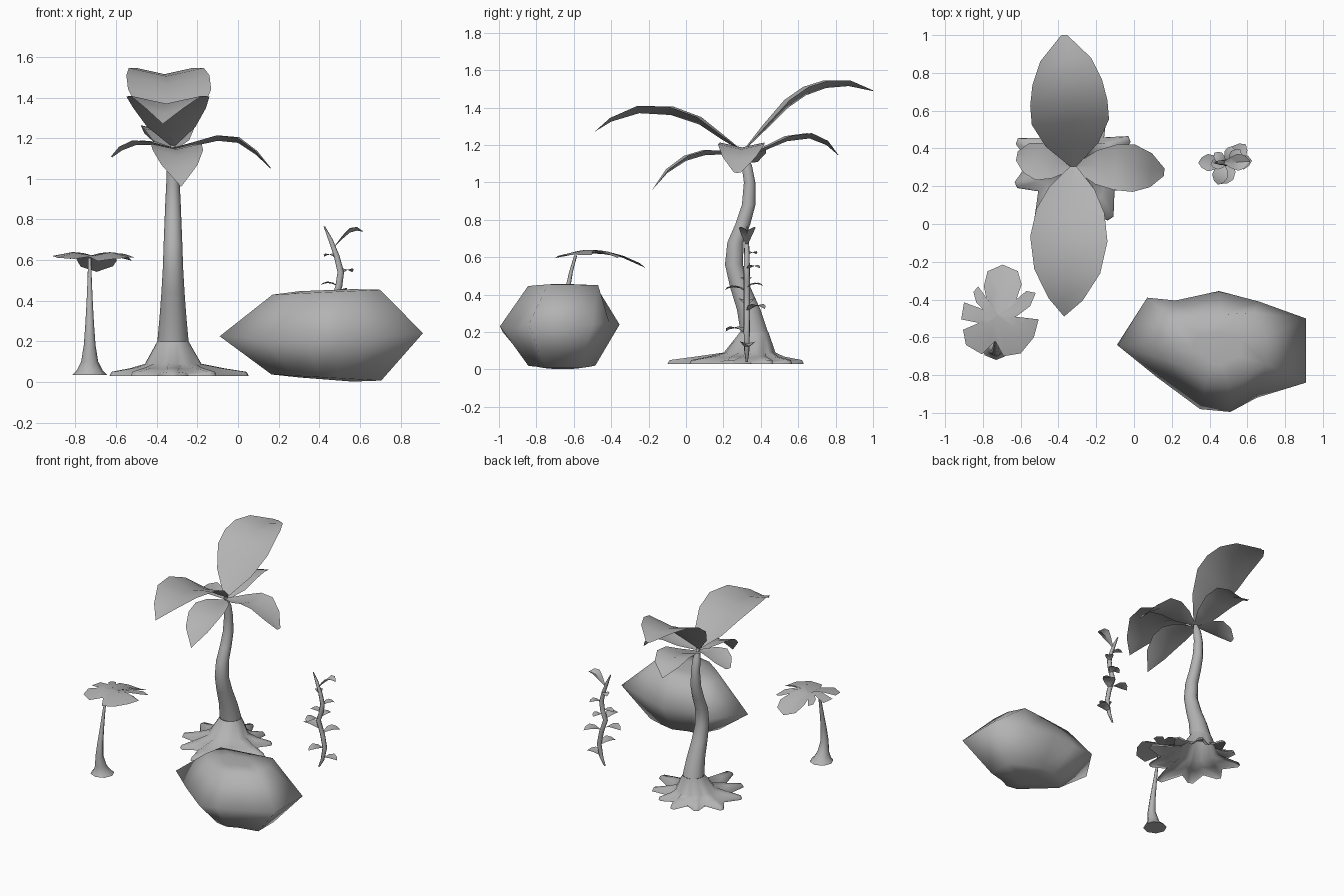
import bpy, bmesh, math
from mathutils import Vector

cube = bpy.data.objects.get("Cube")
if cube:
    bpy.data.objects.remove(cube, do_unlink=True)

grey = bpy.data.materials.new("plain grey")
grey.use_nodes = True
GREY = (0.45, 0.45, 0.45, 1)
grey.diffuse_color = GREY
grey.node_tree.nodes["Principled BSDF"].inputs["Base Color"].default_value = GREY


def finish(name, bm, angle=40):
    bmesh.ops.remove_doubles(bm, verts=bm.verts, dist=0.0005)
    bmesh.ops.recalc_face_normals(bm, faces=bm.faces)
    mesh = bpy.data.meshes.new(name)
    bm.to_mesh(mesh)
    bm.free()
    ob = bpy.data.objects.new(name, mesh)
    bpy.context.collection.objects.link(ob)
    mesh.materials.append(grey)
    bpy.ops.object.select_all(action='DESELECT')
    ob.select_set(True)
    bpy.context.view_layer.objects.active = ob
    bpy.ops.object.shade_smooth_by_angle(angle=math.radians(angle))


def loft(name, rings, bottom=True, top=True, angle=40):
    """Skin a stack of closed rings with equal point counts."""
    bm = bmesh.new()
    vs = [[bm.verts.new(p) for p in ring] for ring in rings]
    n = len(vs[0])
    for a, b in zip(vs, vs[1:]):
        for i in range(n):
            j = (i + 1) % n
            bm.faces.new((a[i], a[j], b[j], b[i]))
    if bottom:
        bm.faces.new(vs[0][::-1])
    if top:
        bm.faces.new(vs[-1])
    finish(name, bm, angle)


def circle(x, y, z, r, n):
    return [(x + r * math.cos(math.tau * i / n), y + r * math.sin(math.tau * i / n), z)
            for i in range(n)]


def tube(name, stations, n=8, bottom=True):
    loft(name, [circle(*s, n) for s in stations], bottom, angle=60)


def leaf(name, path, widths, fold=0.22):
    """Folded blade: a midrib with raised edges, closed at the tip."""
    path = [Vector(p) for p in path]
    d = path[-1] - path[0]
    side = Vector((-d.y, d.x, 0)).normalized()
    bm = bmesh.new()
    rows = []
    for p, w in zip(path, widths):
        lift = Vector((0, 0, fold * w))
        rows.append([bm.verts.new(q) for q in (p + side * w + lift, p, p - side * w + lift)])
    for a, b in zip(rows, rows[1:]):
        for i in range(2):
            bm.faces.new((a[i], a[i + 1], b[i + 1], b[i]))
    bmesh.ops.dissolve_degenerate(bm, dist=0.0005, edges=bm.edges)
    finish(name, bm)


def y_leaf(name, x0, x1, profile, widths):
    n = len(profile) - 1
    leaf(name, [(x0 + (x1 - x0) * i / n, y, z) for i, (y, z) in enumerate(profile)], widths)


# Palm roots: webbed star that rises into the trunk
CX, CY = -0.32, 0.33
ROOTS = [(-14, .38), (22, .32), (55, .28), (90, .30), (125, .28),
         (160, .32), (202, .33), (238, .36), (270, .43), (303, .36)]


def root_ring(tip, valley, z_tip, z_valley, shift=0.0, spread=4):
    ring = []
    for k, (a, r) in enumerate(ROOTS):
        nxt, r2 = ROOTS[(k + 1) % len(ROOTS)]
        nxt += 360 if nxt < a else 0
        for ang, rad, z in ((a - spread, tip(r), z_tip), (a + spread, tip(r), z_tip),
                            ((a + nxt) / 2, valley(min(r, r2)), z_valley)):
            t = math.radians(ang)
            ring.append((CX + rad * math.cos(t), CY + shift + rad * math.sin(t), z))
    return ring


loft("palm_roots", [
    root_ring(lambda r: r, lambda r: r * .74, .03, .03, 0, 3),
    root_ring(lambda r: r * .97, lambda r: r * .72, .05, .042, 0, 3),
    root_ring(lambda r: r * .66, lambda r: r * .55, .068, .062, 0, 6),
    root_ring(lambda r: .14, lambda r: .136, .09, .089, .01, 9),
    root_ring(lambda r: .077, lambda r: .077, .2, .2, .035, 11),
], bottom=False, top=False, angle=75)

# Palm trunk
tube("palm_trunk", [
    (CX, .365, .2, .077), (CX, .335, .32, .066), (CX, .29, .44, .057), (CX, .256, .56, .05),
    (CX, .265, .68, .046), (CX, .305, .78, .042), (CX, .335, .88, .038),
    (CX, .34, 1.0, .032), (CX, .325, 1.09, .029), (CX, .305, 1.165, .01)], 10, False)

# Palm crown: two large blades, two middle ones, two at the sides
y_leaf("back_upper_frond", -.32, -.37,
       [(.3, 1.16), (.42, 1.275), (.54, 1.395), (.64, 1.465), (.75, 1.505), (.87, 1.515), (1.0, 1.488)],
       [.012, .14, .205, .205, .185, .135, .016])
y_leaf("front_upper_frond", -.32, -.37,
       [(.31, 1.16), (.19, 1.23), (.07, 1.31), (-.08, 1.36), (-.25, 1.37), (-.4, 1.325), (-.49, 1.27)],
       [.012, .12, .18, .205, .175, .09, 0])
y_leaf("back_lower_frond", -.32, -.37,
       [(.3, 1.14), (.42, 1.17), (.54, 1.22), (.66, 1.235), (.75, 1.2), (.82, 1.14)],
       [.012, .09, .125, .13, .1, 0])
y_leaf("front_lower_frond", -.32, -.28,
       [(.3, 1.14), (.2, 1.15), (.1, 1.145), (0, 1.115), (-.1, 1.05), (-.18, .96)],
       [.012, .09, .125, .125, .09, 0])
leaf("left_frond", [(-.32, .3, 1.15), (-.2, .3, 1.165), (-.1, .3, 1.187), (0, .295, 1.177),
                    (.09, .285, 1.117), (.16, .275, 1.05)],
     [.012, .09, .12, .125, .09, .02])
leaf("right_frond", [(-.32, .3, 1.15), (-.42, .315, 1.167), (-.5, .33, 1.167),
                     (-.57, .35, 1.14), (-.62, .36, 1.105)],
     [.012, .075, .1, .08, .025])

# Split-leaf plant: flared stem and one lobed leaf
SX = -.73
tube("split_leaf_stem", [
    (SX, -.635, .035, .085), (SX, -.64, .055, .065), (SX, -.655, .1, .042), (SX, -.672, .18, .029),
    (SX, -.66, .29, .021), (SX, -.635, .42, .014), (SX, -.615, .52, .01), (SX, -.59, .61, .008)])

OUTLINE = [(-.735, -.62), (-.69, -.70), (-.6, -.685), (-.53, -.6), (-.505, -.505), (-.56, -.5),
           (-.64, -.54), (-.63, -.495), (-.55, -.435), (-.52, -.365), (-.57, -.355),
           (-.63, -.42), (-.595, -.32), (-.615, -.25), (-.695, -.215), (-.775, -.25),
           (-.795, -.33), (-.78, -.4), (-.825, -.33), (-.85, -.36), (-.835, -.415),
           (-.79, -.46), (-.9, -.415), (-.915, -.505), (-.79, -.53), (-.905, -.56),
           (-.89, -.64), (-.805, -.69)]


def blade_height(x, y):
    u = abs(x + .72)
    return .624 - 1.02 * (y + .51) ** 2 + .33 * u - 1.8 * u * u


bm = bmesh.new()
mx, my = -.72, -.48
centre = bm.verts.new((mx, my, blade_height(mx, my)))
inner, outer = [], []
for x, y in OUTLINE:
    for store, f in ((inner, .5), (outer, 1)):
        px, py = mx + (x - mx) * f, my + (y - my) * f
        store.append(bm.verts.new((px, py, blade_height(px, py))))
for i in range(len(OUTLINE)):
    j = (i + 1) % len(OUTLINE)
    bm.faces.new((centre, inner[i], inner[j]))
    bm.faces.new((inner[i], outer[i], outer[j], inner[j]))
finish("split_leaf_blade", bm)

# Climbing vine: winding stem with small leaves
VY = .325
STEM = [(.475, .04, .006), (.505, .1, .014), (.525, .2, .017), (.505, .3, .018), (.47, .4, .018),
        (.495, .47, .018), (.505, .54, .017), (.485, .62, .015), (.455, .7, .012), (.425, .765, .004)]
tube("vine_stem", [(x, VY, z, r) for x, z, r in STEM], 7)

VINE_LEAVES = [(.62, 140, .08), (.545, 50, .09), (.48, 185, .09), (.43, 258, .12), (.45, 75, .09),
               (.36, 180, .13), (.33, 48, .13), (.21, 240, .13), (.13, 5, .12)]
for k, (z, ang, length) in enumerate(VINE_LEAVES):
    x = min(STEM, key=lambda s: abs(s[1] - z))[0]
    c, s = math.cos(math.radians(ang)), math.sin(math.radians(ang))
    pts = [(x + c * length * t, VY + s * length * t, z + h * length)
           for t, h in ((0, -.15), (.3, .03), (.6, .08), (.85, .03), (1, -.05))]
    leaf(f"vine_leaf_{k + 1}", pts, [w * length for w in (.04, .28, .35, .22, 0)])
leaf("vine_top_leaf", [(.475, VY, .665), (.515, .325, .705), (.55, .327, .735), (.585, .33, .745), (.615, .33, .74)],
     [.006, .03, .045, .035, .004], .5)

# Boulder: uneven waist ring, a broad plateau above and a smaller base below
WAIST = [(-.09, -.64, .225), (.12, -.81, .21), (.35, -.98, .2), (.51, -.995, .23), (.65, -.92, .22),
         (.91, -.84, .24), (.91, -.5, .24), (.66, -.41, .25), (.45, -.355, .24),
         (.22, -.405, .26), (.07, -.39, .24)]
PLATEAU = [(.17, -.64), (.26, -.75), (.38, -.83), (.5, -.845), (.6, -.81), (.7, -.74),
           (.69, -.6), (.63, -.47), (.46, -.48), (.32, -.49), (.2, -.5)]


def boulder_ring(sx, sy, z, tilt):
    return [(.435 + (x - .41) * sx, -.655 + (y + .66) * sy, z + tilt * (x - .41)) for x, y, _ in WAIST]


loft("boulder", [
    boulder_ring(.26, .26, .012, -.02),
    boulder_ring(.54, .56, .022, -.03),
    WAIST,
    [(x, y, .43 + .045 * (x - .17)) for x, y in PLATEAU],
    boulder_ring(.26, .26, .452, .01),
], angle=95)
